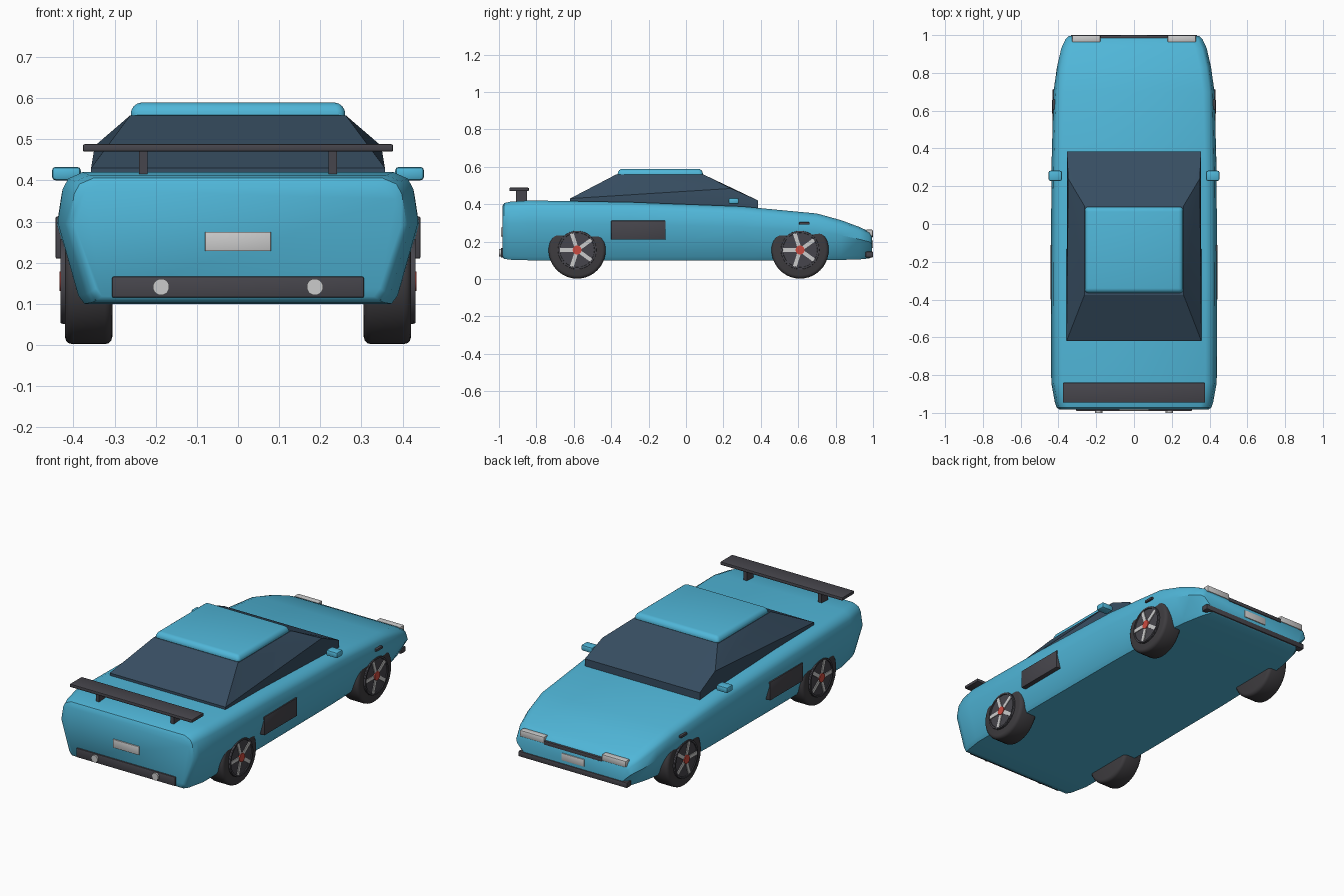
import bpy, bmesh, math
from mathutils import Matrix, Vector

cube = bpy.data.objects.get("Cube")
if cube:
    bpy.data.objects.remove(cube, do_unlink=True)


def material(name, r, g, b):
    m = bpy.data.materials.new(name)
    m.use_nodes = True
    m.diffuse_color = (r, g, b, 1)
    node = m.node_tree.nodes["Principled BSDF"]
    node.inputs["Base Color"].default_value = (r, g, b, 1)
    node.inputs["Roughness"].default_value = 0.6
    return m


BLUE = material("sky blue paint", .08, .47, .69)
GLASS = material("dark blue glass", .038, .075, .12)
DARK = material("dark grey trim", .062, .06, .072)
TYRE = material("black rubber", .048, .045, .05)
SILVER = material("light grey", .6, .6, .6)
RED = material("red hub", .6, .07, .05)


def finish(bm, name, mat, bevel=0, segments=2, angle=35):
    """Turn a bmesh into a named, coloured, optionally bevelled object."""
    bmesh.ops.recalc_face_normals(bm, faces=bm.faces)
    if bevel:
        edges = [e for e in bm.edges if e.calc_face_angle(0) > math.radians(30)]
        bmesh.ops.bevel(bm, geom=edges, offset=bevel, segments=segments,
                        profile=.5, affect='EDGES', clamp_overlap=True)
    me = bpy.data.meshes.new(name)
    bm.to_mesh(me)
    bm.free()
    me.materials.append(mat)
    ob = bpy.data.objects.new(name, me)
    bpy.context.collection.objects.link(ob)
    bpy.ops.object.select_all(action='DESELECT')
    ob.select_set(True)
    bpy.context.view_layer.objects.active = ob
    bpy.ops.object.shade_smooth_by_angle(angle=math.radians(angle))
    return ob


def box(name, mat, xs, ys, zs, bevel=0, taper=0, segments=2):
    """Box from ranges; taper pulls in the top edges."""
    bm = bmesh.new()
    bmesh.ops.create_cube(bm, size=1)
    for v in bm.verts:
        top = v.co.z > 0
        mid = Vector((sum(xs) / 2, sum(ys) / 2, sum(zs) / 2))
        size = Vector((xs[1] - xs[0], ys[1] - ys[0], zs[1] - zs[0]))
        if top:
            size -= Vector((2 * taper, 2 * taper, 0))
        v.co = mid + v.co * size
    return finish(bm, name, mat, bevel, segments)


def disc(name, mat, radius, depth, centre, axis='X', sides=32, bevel=0):
    bm = bmesh.new()
    bmesh.ops.create_cone(bm, cap_ends=True, segments=sides, radius1=radius,
                          radius2=radius, depth=depth)
    turn = Matrix.Rotation(math.pi / 2, 4, 'Y' if axis == 'X' else 'X')
    bm.transform(Matrix.Translation(centre) @ turn)
    return finish(bm, name, mat, bevel, 3)


def span(side, a, b):
    return tuple(sorted((side * a, side * b)))


# Body shell: cross-sections lofted from tail to nose (y, half width, top, bottom)
stations = [(-.982, .395, .39, .118), (-.972, .41, .406, .108), (-.94, .42, .413, .103),
            (-.84, .438, .42, .1), (-.3, .44, .411, .1), (.3, .437, .388, .1),
            (.7, .426, .35, .1), (.83, .408, .314, .102), (.93, .385, .277, .105),
            (.98, .362, .253, .11), (.995, .347, .228, .118)]
bm = bmesh.new()
rings = []
for y, w, top, low in stations:
    h = top - low
    half = [(w - .065, low), (w - .05, low + .02), (w, low + h * .62),
            (w - .012, top - h * .13), (w - .025, top - h * .05), (w - .06, top)]
    outline = half + [(-x, z) for x, z in reversed(half)]
    rings.append([bm.verts.new((x, y, z)) for x, z in outline])
for a, b in zip(rings, rings[1:]):
    for i in range(len(a)):
        j = (i + 1) % len(a)
        bm.faces.new((a[i], a[j], b[j], b[i]))
bm.faces.new(rings[0])
bm.faces.new(rings[-1])
finish(bm, "body", BLUE, angle=40)

# Glass cabin: hull around its corner points
bm = bmesh.new()
for s in (-1, 1):
    for p in [(.357, -.62, .39), (.357, -.62, .43), (.262, -.375, .558), (.262, .095, .558),
              (.348, .24, .484), (.355, .385, .42), (.355, .385, .38)]:
        bm.verts.new((s * p[0], p[1], p[2]))
bmesh.ops.convex_hull(bm, input=bm.verts)
finish(bm, "cabin_glass", GLASS, angle=20)

# Roof panel
box("roof", BLUE, (-.265, .265), (-.37, .095), (.55, .589), .018, .012, 3)

# Rear wing
box("wing_blade", DARK, (-.377, .377), (-.945, -.84), (.47, .488), .004)
for s, side in ((-1, "right"), (1, "left")):
    box(side + "_wing_post", DARK, span(s, .22, .241), (-.91, -.85), (.4, .475))

# Tail details
box("rear_bumper", DARK, (-.306, .306), (-.99, -.95), (.115, .166), .004)
box("rear_plate", SILVER, (-.08, .08), (-.989, -.975), (.228, .275), .002)

# Nose details
box("front_bumper", DARK, (-.335, .335), (.96, 1), (.116, .146), .004)
box("grille_bar", DARK, (-.18, .18), (.96, .999), (.222, .243), .003)
box("front_plate", SILVER, (-.07, .07), (.97, 1), (.165, .205), .002)

for s, side in ((-1, "right"), (1, "left")):
    disc(side + "_rear_lamp", SILVER, .02, .03, (s * .187, -.985, .141), 'Y', 20)
    box(side + "_headlight", SILVER, span(s, .178, .328), (.962, .999), (.228, .264), .006)
    box(side + "_mirror", BLUE, span(s, .382, .452), (.228, .282), (.4, .433), .009)
    box(side + "_side_vent", DARK, span(s, .4, .443), (-.4, -.11), (.21, .312), .003)
    box(side + "_marker", DARK, span(s, .41, .433), (.605, .66), (.29, .304), .003)

    # Wheels: tyre, dark dish, rim ring, five spokes and hub
    for end, y in (("rear", -.582), ("front", .61)):
        name = side + "_" + end + "_"
        z = .155
        disc(name + "tyre", TYRE, .153, .115, (s * .363, y, z), sides=40, bevel=.018)
        disc(name + "dish", DARK, .104, .02, (s * .416, y, z))
        bm = bmesh.new()
        loops = []
        for x, r in ((.42, .104), (.431, .102), (.431, .093), (.42, .091)):
            loops.append([bm.verts.new((s * x, y + r * math.cos(k * math.pi / 16),
                                        z + r * math.sin(k * math.pi / 16)))
                          for k in range(32)])
        for a, b in zip(loops, loops[1:] + loops[:1]):
            for k in range(32):
                n = (k + 1) % 32
                bm.faces.new((a[k], a[n], b[n], b[k]))
        finish(bm, name + "rim", DARK)
        bm = bmesh.new()
        for k in range(5):
            arm = bmesh.ops.create_cube(bm, size=1)["verts"]
            place = (Matrix.Translation((s * .424, y, z))
                     @ Matrix.Rotation(math.pi + k * math.tau / 5, 4, 'X')
                     @ Matrix.Translation((0, .055, 0))
                     @ Matrix.Diagonal((.012, .082, .02, 1)))
            bmesh.ops.transform(bm, matrix=place, verts=arm)
        finish(bm, name + "spokes", SILVER)
        disc(name + "hub", RED, .024, .02, (s * .424, y, z), sides=20)
